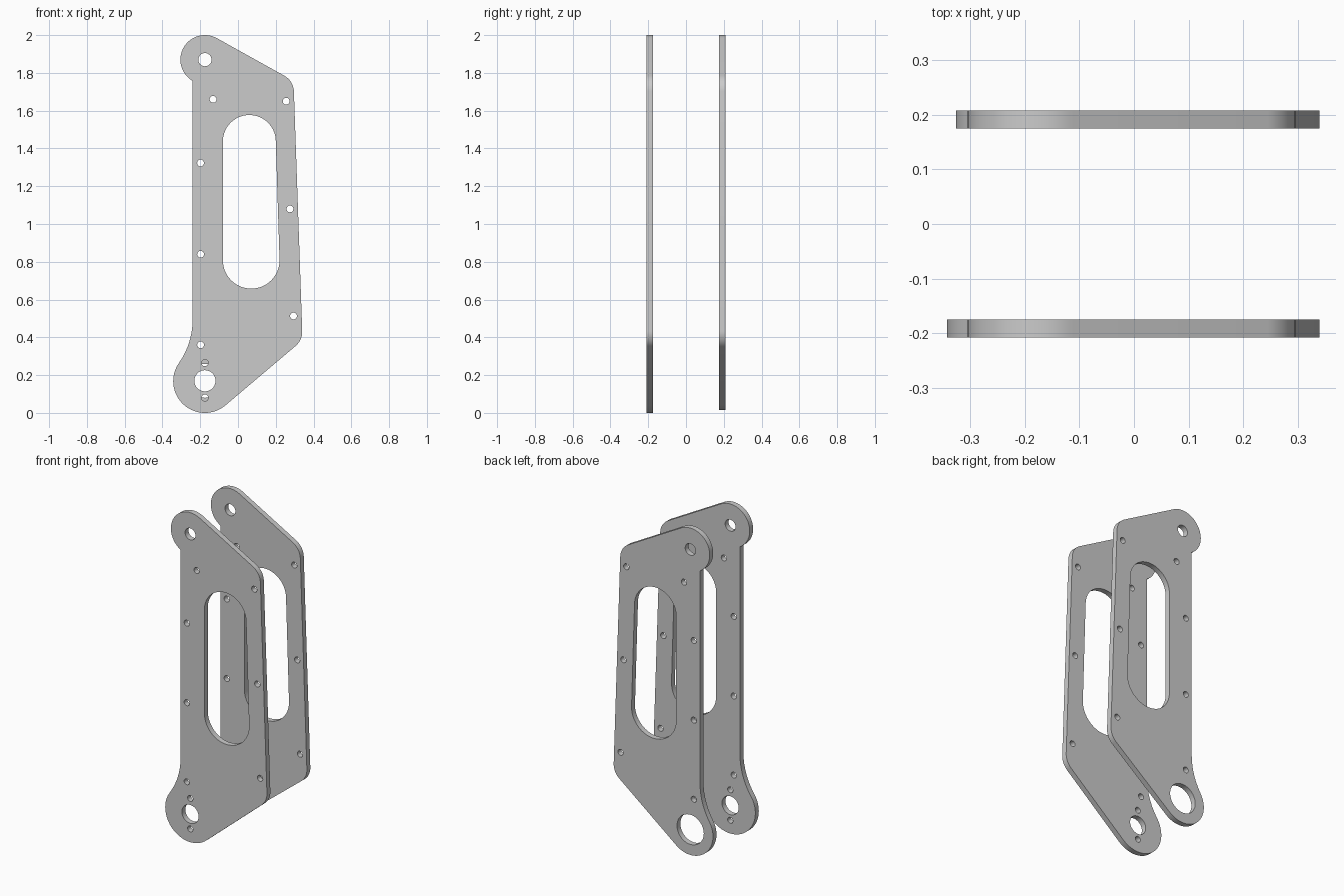
import bpy, bmesh
from math import radians, cos, sin, acos, atan2, sqrt, pi, tau
from mathutils import Vector

if "Cube" in bpy.data.objects:
    bpy.data.objects.remove(bpy.data.objects["Cube"])

THICK = 0.033


def arc(c, r, a0, a1):
    n = max(4, round(abs(a1 - a0) / radians(5)))
    return [(c[0] + r * cos(a0 + (a1 - a0) * i / n),
             c[1] + r * sin(a0 + (a1 - a0) * i / n)) for i in range(n + 1)]


def circle(x, z, r, n=32):
    return [(x + r * cos(tau * i / n), z + r * sin(tau * i / n)) for i in range(n)]


def tangent(c1, r1, c2, r2):
    """Angle of the shared outer tangent's normal, left of travel."""
    d = Vector(c2) - Vector(c1)
    return atan2(d.y, d.x) + acos((r1 - r2) / d.length)


def outline(foot_r):
    # Rounded corners joined by tangents, clockwise from the upper ear
    ear, top, low, foot = (-0.175, 1.87), (0.196, 1.698), (0.24, 0.43), (-0.175, 0.168)
    re, rc, left, rf = 0.13, 0.1, -0.24, 0.4
    t1 = tangent(ear, re, top, rc)
    t2 = tangent(top, rc, low, rc)
    t3 = tangent(low, rc, foot, foot_r)
    # Concave fillet between straight left edge and foot
    dx = left - rf - foot[0]
    dz = sqrt((rf + foot_r) ** 2 - dx * dx)
    a = atan2(dz, dx)
    start = tau - acos((left - ear[0]) / re)
    return (arc(ear, re, start, t1) + arc(top, rc, t1, t2) + arc(low, rc, t2, t3)
            + arc(foot, foot_r, t3, a - tau)
            + arc((foot[0] + dx, foot[1] + dz), rf, a - pi, 0)[1:])


def plate(name, y, foot_r, bore_r, pin_holes):
    # Window slot, pivot holes and bolt holes
    s1, s2 = ((0.06, 1.437), 0.14), ((0.07, 0.808), 0.15)
    t = tangent(*s1, *s2)
    loops = [outline(foot_r), arc(*s1, pi, t) + arc(*s2, t, -pi),
             circle(-0.175, 1.87, 0.035), circle(-0.175, 0.17, bore_r, 48)]
    bolts = [(-0.132, 1.66), (-0.198, 1.323), (-0.198, 0.84), (-0.198, 0.36),
             (0.255, 1.65), (0.275, 1.08), (0.294, 0.513)] + pin_holes
    loops += [circle(x, z, 0.018, 24) for x, z in bolts]

    # Filled flat curve, extruded and turned upright
    cu = bpy.data.curves.new(name, 'CURVE')
    cu.dimensions = '2D'
    cu.fill_mode = 'BOTH'
    cu.extrude = THICK / 2
    for loop in loops:
        sp = cu.splines.new('POLY')
        sp.points.add(len(loop) - 1)
        for p, (x, z) in zip(sp.points, loop):
            p.co = (x, z, 0, 1)
        sp.use_cyclic_u = True
    ob = bpy.data.objects.new(name, cu)
    ob.location.y = y
    ob.rotation_euler.x = pi / 2
    bpy.context.collection.objects.link(ob)
    bpy.ops.object.select_all(action='DESELECT')
    ob.select_set(True)
    bpy.context.view_layer.objects.active = ob
    bpy.ops.object.convert(target='MESH')
    ob = bpy.context.object

    # Weld the sides to the faces
    bm = bmesh.new()
    bm.from_mesh(ob.data)
    bmesh.ops.remove_doubles(bm, verts=bm.verts[:], dist=1e-5)
    bmesh.ops.recalc_face_normals(bm, faces=bm.faces[:])
    bm.to_mesh(ob.data)
    bm.free()
    bpy.ops.object.shade_smooth_by_angle(angle=radians(30))


# Front plate has a small bore with two pin holes, back plate a large bore
plate("front_plate", -0.1915, 0.168, 0.056, [(-0.175, 0.265), (-0.175, 0.08)])
plate("back_plate", 0.1915, 0.152, 0.09, [])
